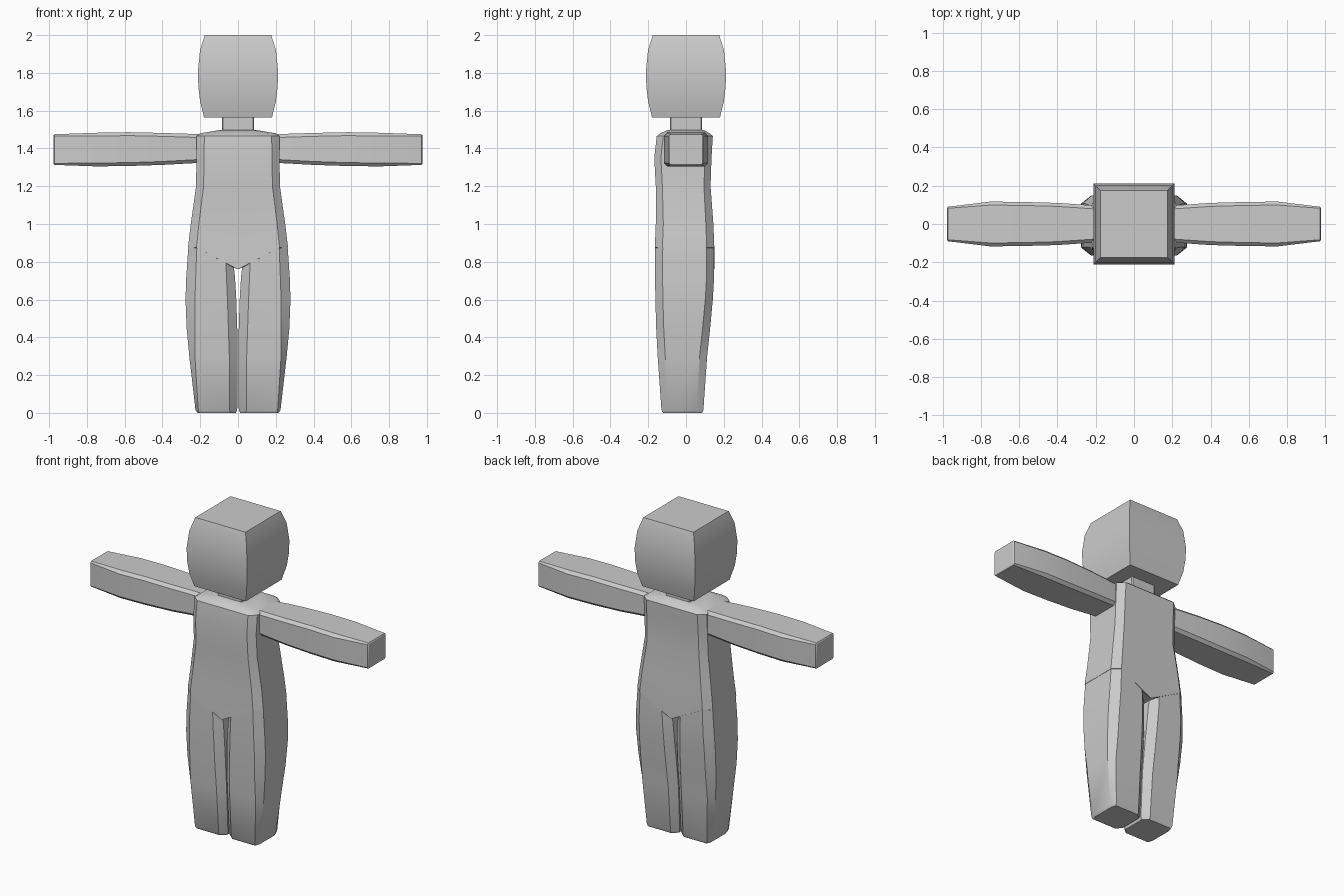
import bpy, bmesh, math

if "Cube" in bpy.data.objects:
    bpy.data.objects.remove(bpy.data.objects["Cube"])

grey = bpy.data.materials.new("light grey")
grey.diffuse_color = (0.6, 0.6, 0.6, 1)
grey.use_nodes = True
grey.node_tree.nodes["Principled BSDF"].inputs["Base Color"].default_value = grey.diffuse_color


def loft(name, rings, angle=30):
    """Skin a stack of equal-length point rings and cap both ends."""
    bm = bmesh.new()
    loops = [[bm.verts.new(p) for p in ring] for ring in rings]
    n = len(loops[0])
    for a, b in zip(loops, loops[1:]):
        for i in range(n):
            j = (i + 1) % n
            bm.faces.new((a[i], a[j], b[j], b[i]))
    bm.faces.new(loops[0][::-1])
    bm.faces.new(loops[-1])
    bmesh.ops.recalc_face_normals(bm, faces=bm.faces)
    mesh = bpy.data.meshes.new(name)
    bm.to_mesh(mesh)
    bm.free()
    mesh.materials.append(grey)
    obj = bpy.data.objects.new(name, mesh)
    bpy.context.collection.objects.link(obj)
    bpy.ops.object.select_all(action='DESELECT')
    obj.select_set(True)
    bpy.context.view_layer.objects.active = obj
    bpy.ops.object.shade_smooth_by_angle(angle=math.radians(angle))
    return obj


def chamfered(u0, u1, v0, v1, cu0, cu1, cv):
    """Rectangle with cut corners."""
    return [(u0 + cu0, v0), (u1 - cu1, v0), (u1, v0 + cv), (u1, v1 - cv),
            (u1 - cu1, v1), (u0 + cu0, v1), (u0, v1 - cv), (u0, v0 + cv)]


def waist_line(x):
    """Height of the V-shaped join between torso and legs."""
    return 0.76 + 0.115 * min(abs(x) / 0.22, 1)


# Head: bulging square block
loft("head", [[(sx * h, sy * h, z) for sx, sy in ((-1, -1), (1, -1), (1, 1), (-1, 1))]
              for z, h in ((1.565, 0.18), (1.65, 0.201), (1.73, 0.21), (1.81, 0.212),
                           (1.92, 0.201), (2.0, 0.176))])

# Neck
loft("neck", [[(x, y, z) for x, y in chamfered(-0.085, 0.085, -0.085, 0.085, 0.005, 0.005, 0.005)]
              for z in (1.46, 1.58)])

# Torso: height, half width, front, back, corner cut in x, corner cut in y
torso = []
for z, w, f, b, cx, cy in ((None, 0.265, -0.165, 0.15, 0.045, 0.04),
                           (1.0, 0.25, -0.16, 0.145, 0.043, 0.04),
                           (1.2, 0.222, -0.16, 0.13, 0.04, 0.035),
                           (1.35, 0.22, -0.168, 0.135, 0.04, 0.035),
                           (1.465, 0.22, -0.155, 0.142, 0.042, 0.035),
                           (1.48, 0.20, -0.135, 0.125, 0.04, 0.03),
                           (1.497, 0.10, -0.10, 0.095, 0.02, 0.02)):
    ring = chamfered(-w, w, f, b, cx, cx, cy)
    ring.insert(5, (0, b))
    ring.insert(1, (0, f))
    torso.append([(x, y, waist_line(x) if z is None else z) for x, y in ring])
loft("torso", torso)

# Legs: height, inner x, outer x, front, back, inner and outer corner cut
leg = ((0.0, 0.012, 0.215, -0.12, 0.085, 0.03, 0.01, 0.03),
       (0.015, 0.004, 0.225, -0.13, 0.092, 0.04, 0.015, 0.035),
       (0.3, 0.003, 0.258, -0.15, 0.112, 0.043, 0.03, 0.04),
       (0.45, 0.004, 0.272, -0.158, 0.128, 0.047, 0.045, 0.04),
       (0.6, 0.009, 0.278, -0.162, 0.142, 0.047, 0.05, 0.04),
       (0.72, 0.016, 0.274, -0.164, 0.149, 0.045, 0.05, 0.04),
       (None, 0.022, 0.263, -0.163, 0.149, 0.042, 0.045, 0.04))
for side, label in ((-1, "left"), (1, "right")):
    rings = []
    for z, a, o, f, b, ci, co, cy in leg:
        rings.append([(side * x, y, waist_line(x) if z is None else z)
                      for x, y in chamfered(a, o, f, b, ci, co, cy)])
    loft(label + "_leg", rings)

# Arms: x, half depth, bottom, top, corner cut
arm = ((0.18, 0.095, 1.325, 1.475, 0.018), (0.4, 0.11, 1.313, 1.482, 0.018),
       (0.58, 0.115, 1.307, 1.486, 0.018), (0.75, 0.117, 1.305, 1.483, 0.018),
       (0.972, 0.09, 1.313, 1.475, 0.008), (0.976, 0.084, 1.318, 1.47, 0.006))
for side, label in ((-1, "left"), (1, "right")):
    loft(label + "_arm", [[(side * x, y, z) for y, z in chamfered(-d, d, z0, z1, c, c, c)]
                          for x, d, z0, z1, c in arm])
